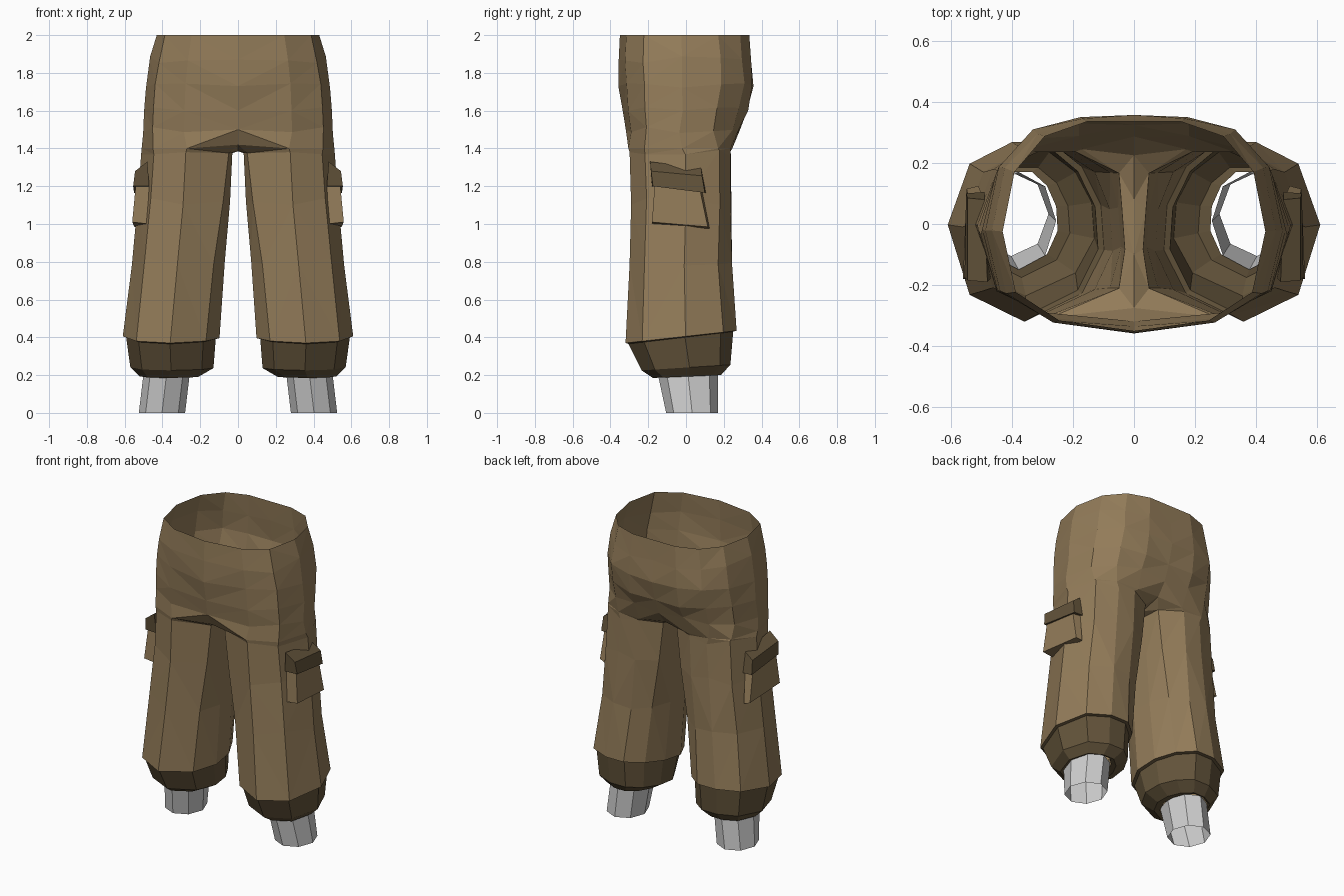
import bpy, bmesh, math, random

if "Cube" in bpy.data.objects:
    bpy.data.objects.remove(bpy.data.objects["Cube"])
random.seed(4)


def material(name, rgb):
    m = bpy.data.materials.new(name)
    m.diffuse_color = (*rgb, 1)
    m.use_nodes = True
    m.node_tree.nodes["Principled BSDF"].inputs["Base Color"].default_value = m.diffuse_color
    return m


BROWN = material("brown cloth", (0.29, 0.20, 0.10))
DARK = material("dark brown cloth", (0.125, 0.088, 0.043))
GREY = material("light grey", (0.62, 0.62, 0.62))

# Half outline of the hips, from front middle round the side to back middle
HIP = [(0, -1), (.57, -.9), (.9, -.63), (1, -.05), (.91, .52), (.68, .86), (.36, 1), (0, 1)]
# Trouser leg outline; the first eight points continue the hip outline
LEG = [(-.72, -.68), (.02, -1), (.72, -.7), (1, .08), (.72, .76), (.18, 1),
       (-.33, 1), (-.72, .72), (-.96, .3), (-1, -.2)]


def hip_ring(z, w, yf, yb):
    mid, half = (yf + yb) / 2, (yb - yf) / 2
    return [(u * w, mid + v * half, z) for u, v in HIP]


def leg_ring(x0, x1, yf, yb, zf, zb, inner=.72):
    cx, hx, cy, hy = (x0 + x1) / 2, (x1 - x0) / 2, (yf + yb) / 2, (yb - yf) / 2
    pts = []
    for i, (u, v) in enumerate(LEG):
        if i in (0, 7):
            u = -inner
        pts.append((cx + u * hx, cy + v * hy, zf + (zb - zf) * (v + 1) / 2))
    return pts


def octagon(x0, x1, yf, yb, z):
    return [((x0 + x1) / 2 + (x1 - x0) / 2 * math.cos(a * math.pi / 4),
             (yf + yb) / 2 + (yb - yf) / 2 * math.sin(a * math.pi / 4), z) for a in range(8)]


def loft(bm, upper, lower, closed=True):
    n = len(upper)
    for i in range(n if closed else n - 1):
        j = (i + 1) % n
        bm.faces.new((upper[i], lower[i], lower[j], upper[j]))


def finish(name, bm, mat):
    me = bpy.data.meshes.new(name)
    bm.to_mesh(me)
    bm.free()
    me.materials.append(mat)
    ob = bpy.data.objects.new(name, me)
    bpy.context.collection.objects.link(ob)
    mod = ob.modifiers.new("mirror", 'MIRROR')
    mod.use_clip = True
    mod.merge_threshold = 0.0005
    return ob


def tube(name, rings, mat):
    bm = bmesh.new()
    rows = [[bm.verts.new(p) for p in r] for r in rings]
    for a, b in zip(rows, rows[1:]):
        loft(bm, a, b)
    return finish(name, bm, mat)


# Trousers: open hip strip, crotch ring, then closed leg rings
bm = bmesh.new()
hips = [hip_ring(2.0, .43, -.35, .335), hip_ring(1.87, .465, -.353, .348),
        hip_ring(1.73, .487, -.355, .355), hip_ring(1.6, .497, -.335, .325),
        hip_ring(1.5, .502, -.32, .29)]
crotch = [(0, -.275, 1.42), (.27, -.305, 1.4), (.45, -.22, 1.4), (.51, -.02, 1.4),
          (.45, .17, 1.4), (.33, .235, 1.4), (.17, .245, 1.4), (0, .225, 1.42),
          (0, .08, 1.385), (0, -.1, 1.385)]
legs = [leg_ring(.03, .513, -.295, .24, 1.375, 1.375, .92),
        leg_ring(.042, .53, -.29, .237, 1.12, 1.12, .85),
        leg_ring(.07, .562, -.298, .24, .8, .8, .76),
        leg_ring(.098, .61, -.32, .268, .37, .435)]
rows = [[bm.verts.new(p) for p in r] for r in hips + [crotch] + legs]
k = len(hips)
for i in range(k):
    loft(bm, rows[i], rows[i + 1][:8], closed=False)
for i in range(k, len(rows) - 1):
    loft(bm, rows[i], rows[i + 1])
# Slight creases in the cloth
for r in rows[1:k] + rows[k + 1:-1]:
    for v in r:
        v.co.y += random.uniform(-.006, .006)
        v.co.z += random.uniform(-.02, .02) if v.co.x > .1 else 0
bmesh.ops.triangulate(bm, faces=bm.faces[:])
finish("trousers", bm, BROWN)

# Gathered cuffs below the hems
tube("cuffs", [leg_ring(.098, .61, -.32, .268, .37, .435),
               leg_ring(.118, .592, -.305, .25, .365, .43),
               leg_ring(.13, .57, -.235, .235, .225, .255),
               leg_ring(.21, .52, -.175, .185, .185, .2),
               leg_ring(.25, .5, -.15, .17, .19, .205)], DARK)

# Lower legs, open at both ends
tube("lower_legs", [octagon(.255, .5, -.15, .17, .21),
                    octagon(.28, .525, -.105, .17, 0)], GREY)


def pocket_part(name, outer, inner, mat):
    bm = bmesh.new()
    a = [bm.verts.new(p) for p in inner]
    b = [bm.verts.new(p) for p in outer]
    loft(bm, a, b)
    bm.faces.new(b)
    bm.faces.new(a[::-1])
    bmesh.ops.recalc_face_normals(bm, faces=bm.faces[:])
    return finish(name, bm, mat)


# Cargo pockets on the outer sides, each a bag with a flap
pocket_part("pocket_bags",
            [(.54, -.165, 1.22), (.54, .07, 1.2), (.548, .115, .985), (.56, -.18, 1.01)],
            [(.46, -.165, 1.22), (.49, .08, 1.2), (.51, .125, .975), (.47, -.18, 1.0)], BROWN)
pocket_part("pocket_flaps",
            [(.545, -.185, 1.28), (.545, .085, 1.255), (.55, .1, 1.165), (.555, -.175, 1.2)],
            [(.48, -.19, 1.33), (.49, .08, 1.295), (.49, .105, 1.165), (.47, -.18, 1.2)], DARK)
